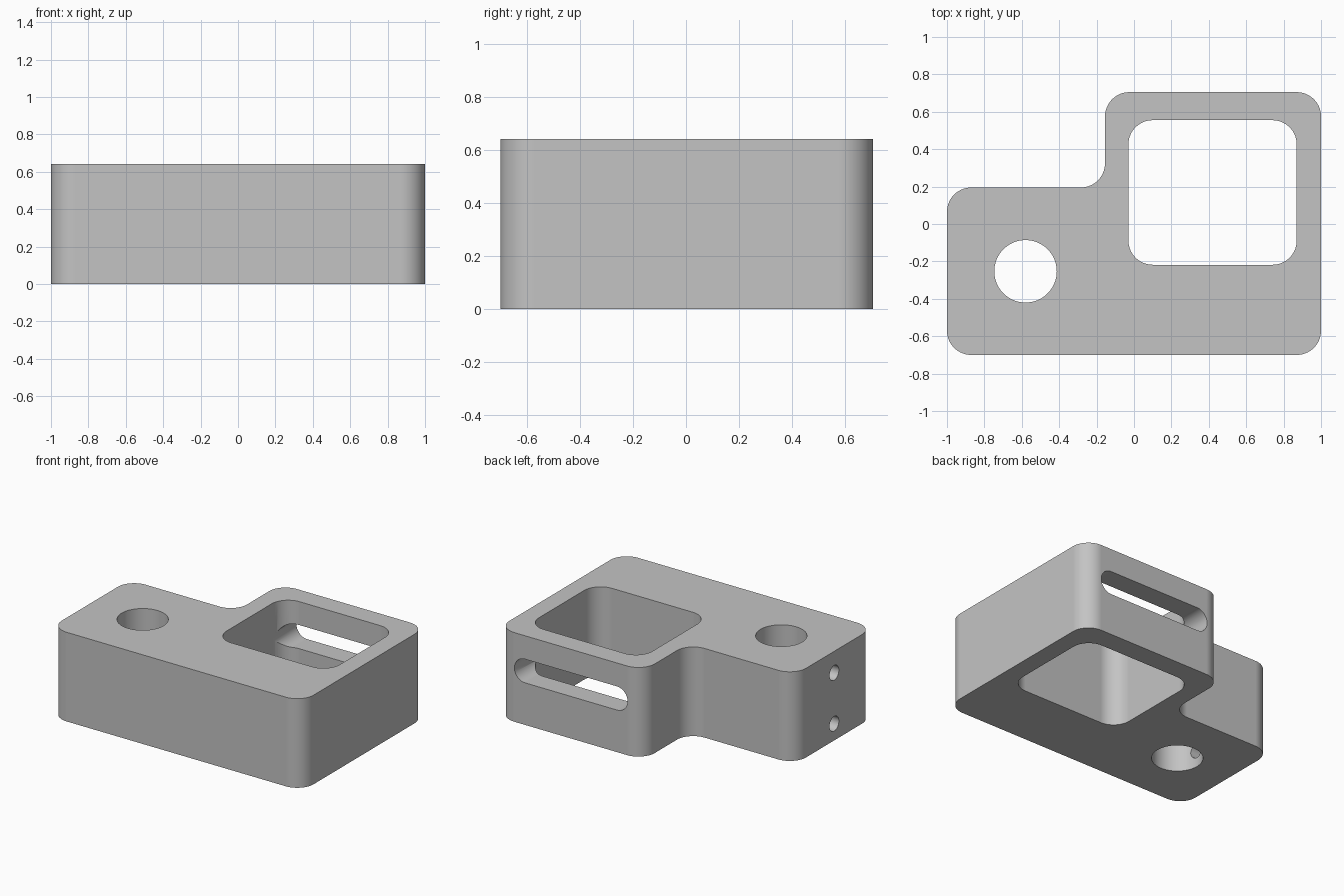
import bpy, bmesh, math
from mathutils import Vector, Matrix

cube = bpy.data.objects.get("Cube")
if cube:
    bpy.data.objects.remove(cube, do_unlink=True)

# Single grey finish
grey = bpy.data.materials.new("light_grey")
grey.use_nodes = True
colour = (0.55, 0.55, 0.55, 1)
grey.diffuse_color = colour
grey.node_tree.nodes["Principled BSDF"].inputs["Base Color"].default_value = colour

# Extrusion directions: profile plane is mapped so depth runs along the axis
AXES = {
    "X": Matrix(((0, 0, 1), (1, 0, 0), (0, 1, 0))),
    "Y": Matrix(((1, 0, 0), (0, 0, 1), (0, 1, 0))),
    "Z": Matrix.Identity(3),
}


def rounded(corners, r, steps=14):
    """Fillet every right-angled corner, convex or concave."""
    pts = [Vector(c) for c in corners]
    out = []
    for i, p in enumerate(pts):
        a = (pts[i - 1] - p).normalized()
        b = (pts[(i + 1) % len(pts)] - p).normalized()
        centre = p + (a + b) * r
        for k in range(steps + 1):
            t = math.pi / 2 * k / steps
            out.append(centre - b * r * math.cos(t) - a * r * math.sin(t))
    return out


def rectangle(x0, x1, y0, y1):
    return [(x0, y0), (x1, y0), (x1, y1), (x0, y1)]


def circle(cx, cy, r, n=64):
    return [Vector((cx + r * math.cos(math.tau * i / n),
                    cy + r * math.sin(math.tau * i / n))) for i in range(n)]


def prism(name, outline, low, high, axis="Z"):
    bm = bmesh.new()
    m = AXES[axis]
    base = bm.faces.new([bm.verts.new(m @ Vector((p.x, p.y, low))) for p in outline])
    top = bmesh.ops.extrude_face_region(bm, geom=[base])
    verts = [g for g in top["geom"] if isinstance(g, bmesh.types.BMVert)]
    bmesh.ops.translate(bm, verts=verts, vec=m @ Vector((0, 0, high - low)))
    bmesh.ops.recalc_face_normals(bm, faces=bm.faces)
    mesh = bpy.data.meshes.new(name)
    bm.to_mesh(mesh)
    bm.free()
    mesh.materials.append(grey)
    ob = bpy.data.objects.new(name, mesh)
    bpy.context.collection.objects.link(ob)
    return ob


# Stepped block with rounded upright corners
block = prism("bracket_block", rounded(
    [(-1, -0.7), (1, -0.7), (1, 0.705), (-0.155, 0.705), (-0.155, 0.195), (-1, 0.195)],
    0.13), 0, 0.64)

# Openings: square window, round bore, rear slot, two side screw holes
bore_x, bore_y = -0.58, -0.253
cutters = [
    prism("window_cutter", rounded(rectangle(-0.03, 0.87, -0.218, 0.555), 0.13), -0.1, 0.8),
    prism("bore_cutter", circle(bore_x, bore_y, 0.167), -0.1, 0.8),
    prism("slot_cutter", rounded(rectangle(-0.029, 0.869, 0.302, 0.472), 0.084), 0.3, 0.8, "Y"),
]
for z in (0.12, 0.485):
    cutters.append(prism("screw_hole_cutter", circle(bore_y, z, 0.053, 32), -1.1, bore_x, "X"))

bpy.ops.object.select_all(action="DESELECT")
bpy.context.view_layer.objects.active = block
block.select_set(True)
for cutter in cutters:
    cutter.hide_render = True
    mod = block.modifiers.new("cut", "BOOLEAN")
    mod.operation = "DIFFERENCE"
    mod.solver = "EXACT"
    mod.object = cutter
    bpy.ops.object.modifier_apply(modifier=mod.name)
    bpy.data.objects.remove(cutter, do_unlink=True)

# Smooth fillets and bores, crisp rims
bpy.ops.object.shade_smooth_by_angle(angle=math.radians(30))
weighted = block.modifiers.new("flat_wall_normals", "WEIGHTED_NORMAL")
weighted.keep_sharp = True
